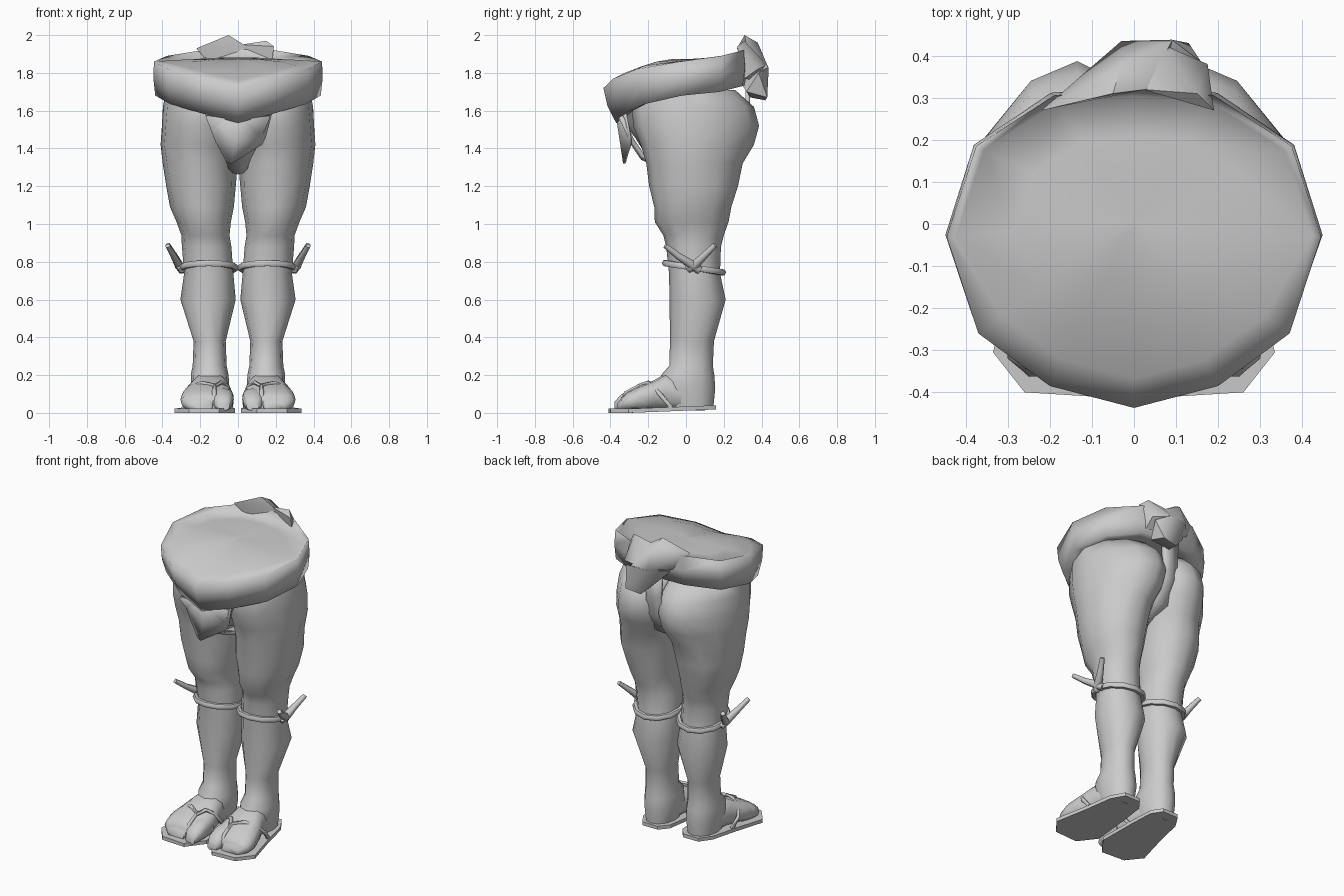
import bpy, bmesh, math
from mathutils import Vector


def finish(name, bm, mirror=False, thick=0, angle=60):
    bmesh.ops.recalc_face_normals(bm, faces=bm.faces)
    me = bpy.data.meshes.new(name)
    bm.to_mesh(me)
    bm.free()
    ob = bpy.data.objects.new(name, me)
    bpy.context.collection.objects.link(ob)
    bpy.ops.object.select_all(action='DESELECT')
    ob.select_set(True)
    bpy.context.view_layer.objects.active = ob
    bpy.ops.object.shade_smooth_by_angle(angle=math.radians(angle))
    if thick:
        m = ob.modifiers.new("thickness", 'SOLIDIFY')
        m.thickness, m.offset = thick, 0
    if mirror:
        ob.modifiers.new("mirror", 'MIRROR')
    return ob


def loft(name, rings, caps=True, loop=False, strip=False, **kw):
    bm = bmesh.new()
    vs = [[bm.verts.new(p) for p in r] for r in rings]
    n = len(vs[0])
    for a, b in zip(vs, vs[1:] + (vs[:1] if loop else [])):
        for i in range(n - 1 if strip else n):
            j = (i + 1) % n
            bm.faces.new((a[i], a[j], b[j], b[i]))
    if caps and not loop and not strip:
        bm.faces.new(vs[0])
        bm.faces.new(vs[-1])
    return finish(name, bm, **kw)


def oval(a0, a1, b0, b1, n=12, p=0.95):
    out = []
    for i in range(n):
        t = 2 * math.pi * i / n
        c, s = math.cos(t), math.sin(t)
        out.append(((a0 + a1) / 2 + (a1 - a0) / 2 * math.copysign(abs(c) ** p, c),
                    (b0 + b1) / 2 + (b1 - b0) / 2 * math.copysign(abs(s) ** p, s)))
    return out


def tube(name, path, radii, loop=False, sides=6):
    pts = [Vector(p) for p in path]
    n = len(pts)
    rings = []
    for i, p in enumerate(pts):
        a = pts[i - 1] if (i or loop) else p
        b = pts[(i + 1) % n] if (i < n - 1 or loop) else p
        t = (b - a).normalized()
        u = t.cross(Vector((0, 0, 1))).normalized()
        v = u.cross(t)
        r = radii[min(i, len(radii) - 1)]
        rings.append([p + r * (u * math.cos(k * math.tau / sides) + v * math.sin(k * math.tau / sides))
                      for k in range(sides)])
    return loft(name, rings, loop=loop, mirror=True)


# Legs: z, inner x, outer x, front y, back y
leg = [(.03, .065, .235, -.1, .145), (0.13, .045, .25, -.14, .155), (0.20, .05, .25, -.132, .15),
       (0.25, .06, .24, -.088, .142), (0.38, .065, .235, -.085, .148), (0.60, .012, .305, -.087, .21),
       (0.74, .025, .285, -.09, .18), (0.88, .035, .297, -.105, .185), (0.94, .045, .30, -.12, .20),
       (1.01, .038, .325, -.165, .225), (1.09, .022, .36, -.168, .24), (1.20, .012, .38, -.195, .275),
       (1.32, .006, .403, -.21, .30), (1.42, -.005, .42, -.24, .36), (1.52, -.01, .412, -.28, .387),
       (1.62, -.015, .404, -.285, .36), (1.71, 0, .38, -.25, .26)]
loft("legs", [[(x - (.17 * max(0, y) * min(1, (z - 1.2) * 5) if z > 1.2 else 0), y, z)
               for x, y in oval(a, b, c, d, p=1.05 if z > 1.3 else .95)]
              for z, a, b, c, d in leg], mirror=True)

# Lower belly between the thighs and the waistband
loft("lower_belly", [[(x, y, z) for x, y in oval(-w, w, f, .1)] for z, w, f in
                     [(1.37, .07, -.215), (1.45, .12, -.265), (1.55, .2, -.34), (1.66, .27, -.36)]])


# Waistband and belly cap
def whole(half):
    return [Vector(p) for p in half] + [Vector((-x, y, z)) for x, y, z in half[-2:0:-1]]


top = whole([(0, -.437, 1.72), (.2, -.385, 1.77), (.37, -.26, 1.82), (.445, -.03, 1.86),
             (.375, .185, 1.89), (.19, .305, 1.92), (0, .32, 1.925)])
low = whole([(0, -.37, 1.535), (.19, -.325, 1.585), (.36, -.22, 1.635), (.438, -.02, 1.68),
             (.375, .18, 1.70), (.2, .30, 1.73), (0, .315, 1.735)])
mid = [(a + b) / 2 + Vector((a.x * .015, a.y * .03, 0)) for a, b in zip(top, low)]
tuck = [Vector((p.x * .8, p.y * .8, p.z + .02)) for p in low]


def cap_ring(s, front):
    out = []
    for p in top:
        k = front if p.y < -.1 else s
        rim = p.z - max(0, p.y) * .14
        bulge = .02 + .22 * max(0, -p.y)
        out.append((p.x * k, p.y * k, 1.872 + (rim - 1.872) * k + bulge * k * (1 - k)))
    return out


loft("waistband_and_belly", [tuck, low, mid, top] +
     [cap_ring(*s) for s in ((.95, .84), (.65, .6), (.3, .3), (.02, .02))], angle=120)

# Cloth passing between the legs: y, z, half width
cloth = [(-.345, 1.57, .17), (-.29, 1.45, .12), (-.23, 1.36, .07), (-.06, 1.285, .04), (.1, 1.29, .045),
         (.24, 1.37, .075), (.31, 1.50, .065), (.325, 1.62, .05), (.33, 1.78, .06)]
loft("loincloth", [[(-w, y, z), (0, y, z - .01), (w, y, z)] for y, z, w in cloth],
     strip=True, thick=.025)

# Hanging front flap
loft("front_flap", [[(-.185, -.325, 1.61), (0, -.365, 1.57), (.185, -.325, 1.61)],
                    [(-.12, -.315, 1.44), (-.01, -.345, 1.44), (.145, -.295, 1.46)],
                    [(-.06, -.322, 1.33), (-.035, -.327, 1.32), (.125, -.295, 1.42)]],
     strip=True, thick=.012)


# Knot at the back, as folded lumps
def lump(name, pts):
    bm = bmesh.new()
    for p in pts:
        bm.verts.new(p)
    r = bmesh.ops.convex_hull(bm, input=bm.verts)
    junk = [v for v in r["geom_interior"] if isinstance(v, bmesh.types.BMVert)]
    bmesh.ops.delete(bm, geom=junk, context='VERTS')
    finish(name, bm, angle=50)


lump("knot_wing", [(-.22, .27, 1.93), (-.05, .31, 2.0), (-.03, .38, 1.96), (.03, .32, 1.95),
                   (.09, .435, 1.83), (-.03, .435, 1.83), (-.13, .32, 1.82), (.08, .34, 1.74)])
lump("knot_ear", [(.19, .27, 1.94), (.15, .31, 1.97), (.02, .32, 1.95), (.175, .38, 1.82),
                  (.06, .43, 1.84), (.17, .31, 1.77), (.02, .36, 1.76)])
lump("knot_tail", [(.09, .438, 1.83), (-.03, .435, 1.83), (.13, .43, 1.67), (.03, .42, 1.655),
                   (.02, .34, 1.67), (.14, .32, 1.70), (.03, .29, 1.75), (.16, .385, 1.80), (-.11, .31, 1.80)])

# Knee cords with tied ends
tube("knee_cord", [(x, y, .775 - .16 * y) for x, y in oval(.012, .298, -.11, .195, 12, 1)], [.018], loop=True)
tube("cord_end_front", [(.295, .07, .755), (.315, .03, .785), (.34, -.04, .83), (.372, -.11, .885)],
     [.022, .025, .019, .014])
tube("cord_end_back", [(.295, .01, .76), (.315, .05, .785), (.34, .10, .835), (.372, .155, .89)],
     [.022, .025, .019, .014])


# Feet with a split big toe: y, inner x, outer x, top z
def foot(name, rows):
    loft(name, [[(x, y, z) for x, z in oval(a, b, .012, t, 12, .8)] for y, a, b, t in rows], mirror=True)


foot("feet", [(.10, .10, .20, .10), (0, .06, .235, .15), (-.06, .055, .245, .205), (-.11, .045, .255, .208),
              (-.17, .033, .282, .172), (-.25, .026, .303, .142), (-.31, .03, .30, .112), (-.345, .05, .27, .08)])
foot("big_toes", [(-.2, .03, .135, .135), (-.27, .022, .138, .13), (-.34, .028, .132, .10), (-.378, .045, .11, .06)])
foot("small_toes", [(-.2, .10, .285, .135), (-.26, .113, .305, .13), (-.32, .12, .30, .10), (-.362, .135, .25, .055)])

# Sandal soles
sole = [(.09, .16), (.20, .16), (.25, .08), (.285, -.1), (.335, -.305), (.26, -.40), (.10, -.41),
        (.015, -.30), (.03, -.05), (.045, .1)]
loft("sandal_soles", [[(x, y, h + max(0, y + .3) * .04) for x, y in sole] for h in (0, .022)],
     mirror=True, angle=30)

# Sandal straps
tube("strap_outer", [(.125, -.34, .05), (.125, -.32, .105), (.125, -.24, .145), (.19, -.205, .158),
                     (.25, -.175, .138), (.282, -.13, .09), (.272, -.08, .03)], [.012])
tube("strap_inner", [(.122, -.25, .142), (.09, -.20, .16), (.055, -.175, .138), (.034, -.14, .09),
                     (.038, -.09, .03)], [.012])
